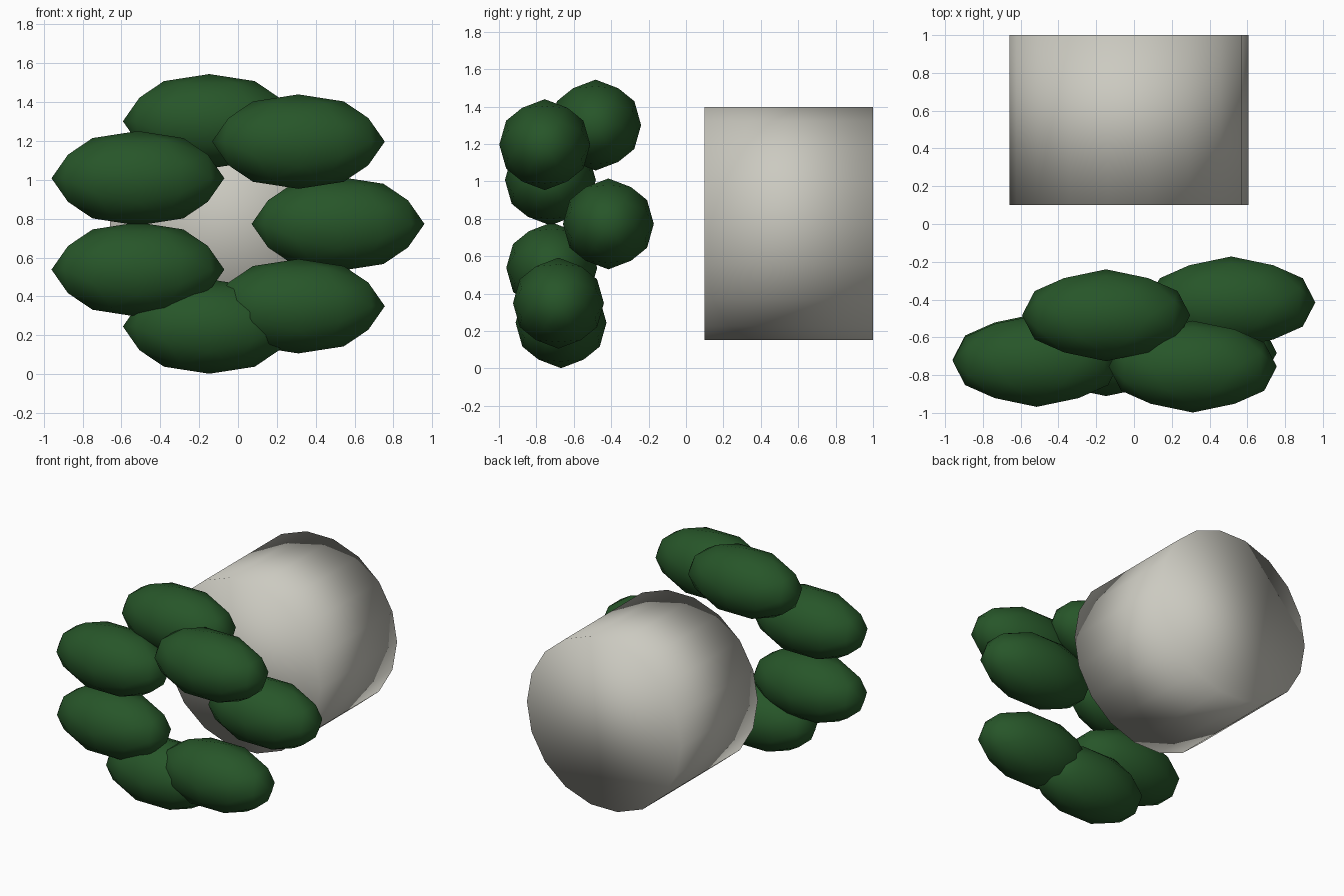
import bpy, bmesh, math
from mathutils import Matrix, Vector

if "Cube" in bpy.data.objects:
    bpy.data.objects.remove(bpy.data.objects["Cube"])


def material(name, rgb):
    m = bpy.data.materials.new(name)
    m.diffuse_color = (*rgb, 1.0)
    m.use_nodes = True
    m.node_tree.nodes["Principled BSDF"].inputs["Base Color"].default_value = m.diffuse_color
    return m


green = material("dark green", (0.020, 0.092, 0.022))
grey = material("warm light grey", (0.60, 0.59, 0.53))

CX, CZ = -0.027, 0.773      # shared axis of the ring and the drum


def finish(bm, name, mat):
    bmesh.ops.recalc_face_normals(bm, faces=bm.faces[:])
    for f in bm.faces:
        f.smooth = True
    me = bpy.data.meshes.new(name)
    bm.to_mesh(me)
    bm.free()
    me.materials.append(mat)
    ob = bpy.data.objects.new(name, me)
    bpy.context.collection.objects.link(ob)
    return ob


def ico_points():
    """Corners of an axis-aligned icosahedron plus its edge midpoints, on a unit sphere."""
    phi = (1 + math.sqrt(5)) / 2
    corners = []
    for a in (-1, 1):
        for b in (-phi, phi):
            corners += [Vector((b, a, 0)), Vector((a, 0, b)), Vector((0, b, a))]
    pts = [c.normalized() for c in corners]
    for i, p in enumerate(corners):
        for q in corners[i + 1:]:
            if (p - q).length < 2.1:
                pts.append((p + q).normalized())
    return pts


def leaf(name, centre, radii):
    bm = bmesh.new()
    for p in ico_points():
        bm.verts.new([c + r * k for c, r, k in zip(centre, radii, p)])
    bmesh.ops.convex_hull(bm, input=bm.verts[:])
    return finish(bm, name, green)


# ring of seven long leaf clumps, each at its own depth
depths = (-0.415, -0.755, -0.483, -0.725, -0.718, -0.668, -0.682)
for i, y in enumerate(depths):
    a = i * math.tau / 7
    leaf(f"leaf_clump_{i + 1}",
         (CX + 0.542 * math.cos(a), y, CZ + 0.542 * math.sin(a)),
         (0.445, 0.243, 0.243))

# grey eighteen-sided drum lying along y
bm = bmesh.new()
bmesh.ops.create_cone(
    bm, cap_ends=True, segments=18, radius1=0.633, radius2=0.633, depth=0.9,
    matrix=Matrix.Translation((CX, 0.55, CZ + 0.002))
    @ Matrix.Rotation(math.pi / 2, 4, 'X') @ Matrix.Rotation(math.pi / 2, 4, 'Z'))
finish(bm, "drum", grey)
